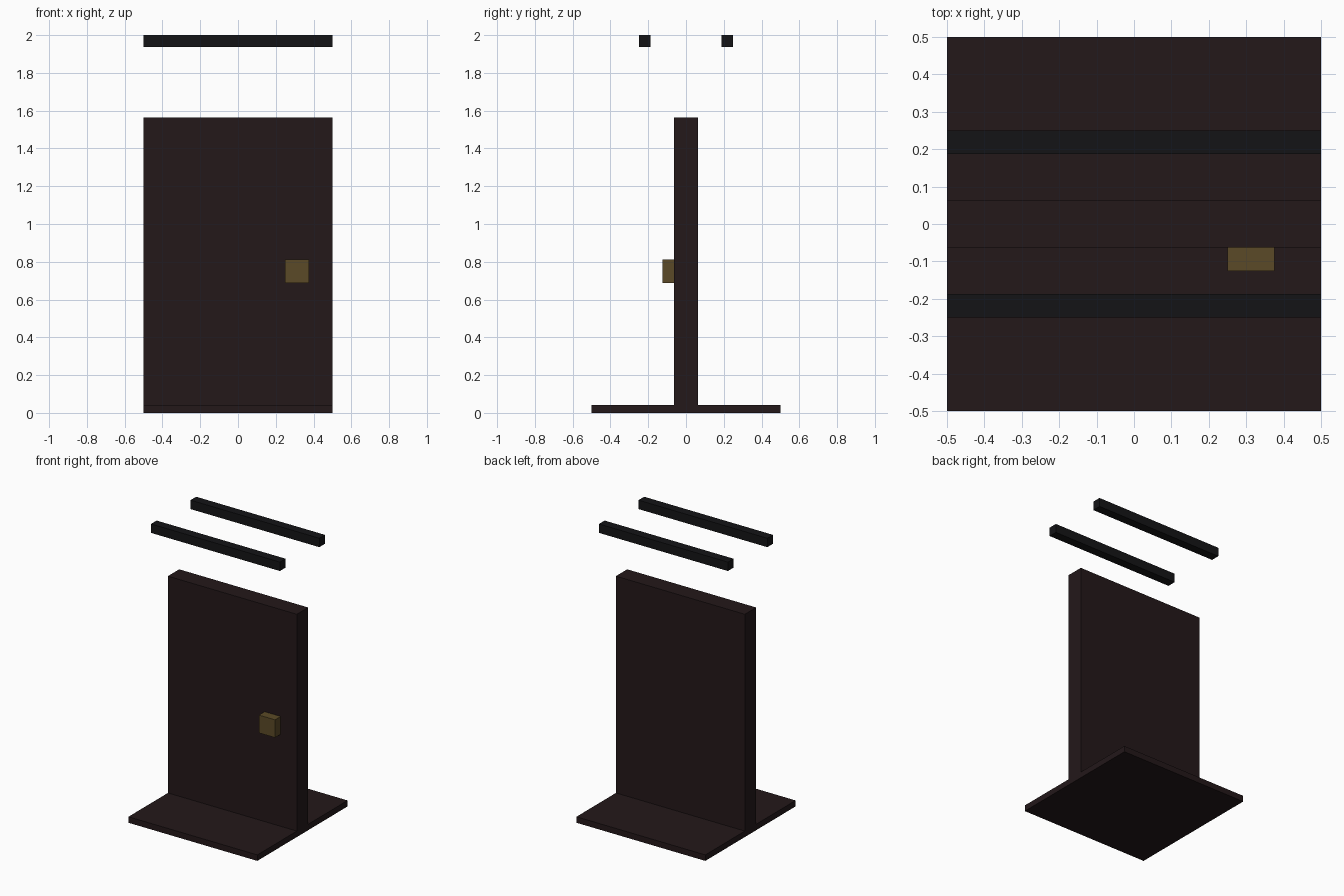
import bpy
from mathutils import Vector

if "Cube" in bpy.data.objects:
    bpy.data.objects.remove(bpy.data.objects["Cube"])


def material(name, rgb):
    mat = bpy.data.materials.new(name)
    mat.diffuse_color = (*rgb, 1.0)
    mat.use_nodes = True
    mat.node_tree.nodes["Principled BSDF"].inputs["Base Color"].default_value = mat.diffuse_color
    return mat


def box(name, low, high, mat):
    low, high = Vector(low), Vector(high)
    bpy.ops.mesh.primitive_cube_add(size=1, location=(low + high) / 2)
    obj = bpy.context.object
    obj.name = name
    obj.scale = high - low
    bpy.ops.object.transform_apply(location=False, rotation=False, scale=True)
    obj.data.materials.append(mat)
    return obj


wood = material("dark_wood", (0.017, 0.009, 0.010))
iron = material("black_iron", (0.007, 0.007, 0.008))
brass = material("aged_brass", (0.105, 0.068, 0.020))

# Floor plate and upright door panel
box("base_plate", (-0.5, -0.5, 0), (0.5, 0.5, 0.042), wood)
box("door_panel", (-0.5, -0.0625, 0.042), (0.5, 0.0625, 1.5625), wood)

# Square knob on the front face
box("door_knob", (0.25, -0.125, 0.6875), (0.375, -0.0625, 0.8125), brass)

# Pair of overhead rails
for side, y in (("front", -0.21875), ("back", 0.21875)):
    box(f"{side}_rail", (-0.5, y - 0.03125, 1.9375), (0.5, y + 0.03125, 2.0), iron)
